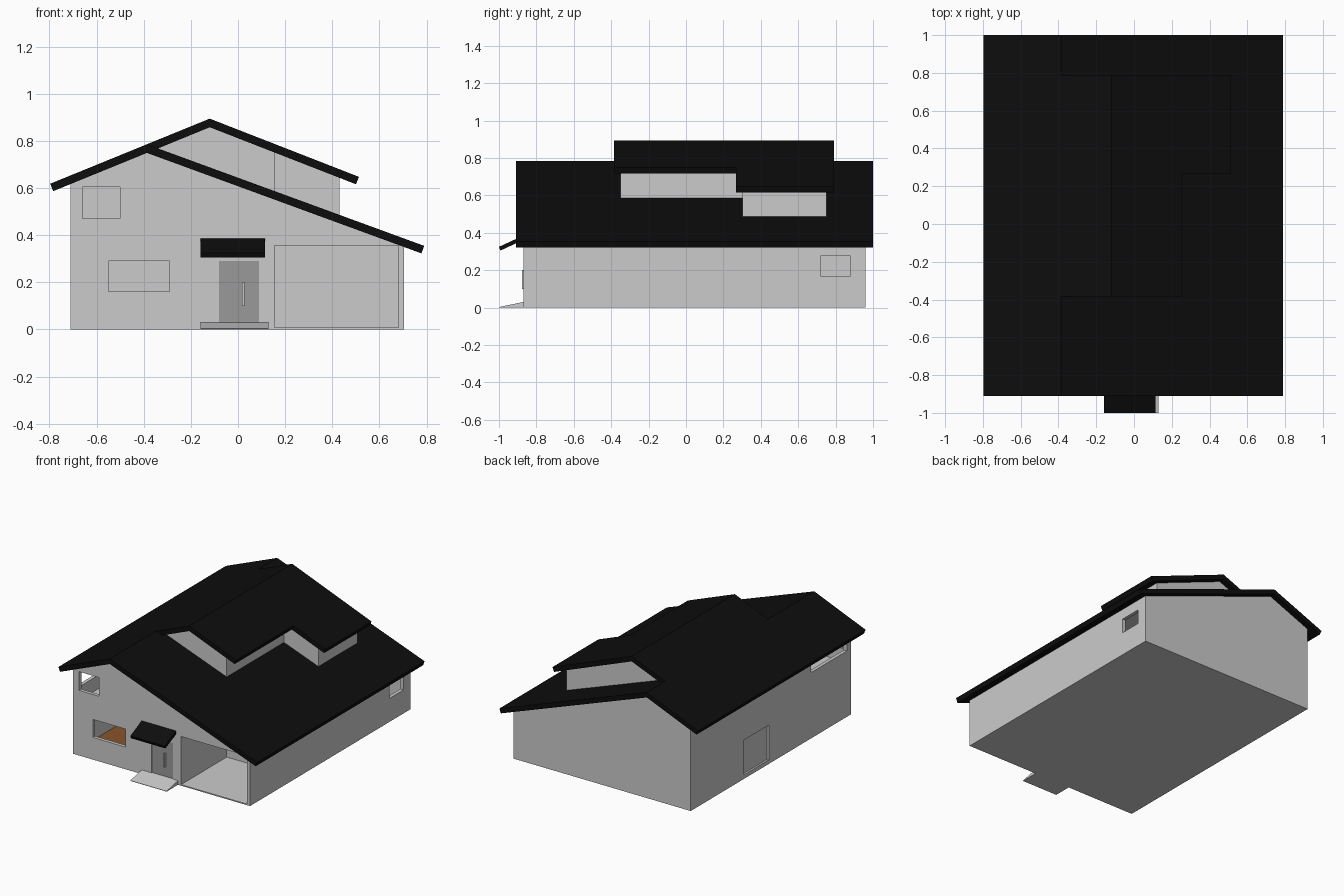
import bpy, bmesh
from mathutils import Vector

if "Cube" in bpy.data.objects:
    bpy.data.objects.remove(bpy.data.objects["Cube"])


def material(name, rgb):
    m = bpy.data.materials.new(name)
    m.diffuse_color = (*rgb, 1)
    m.use_nodes = True
    m.node_tree.nodes["Principled BSDF"].inputs["Base Color"].default_value = m.diffuse_color
    return m


BLACK = material("roof_black", (0.004, 0.004, 0.004))
BROWN = material("wood_floor", (0.24, 0.09, 0.024))
DARK = material("door_grey", (0.32, 0.32, 0.32))


def prism(name, pts, a, b, axis="y", mat=None):
    """Extrude a side profile from a to b; points are (x,z) for axis y, (y,z) for axis x."""
    def place(p, t):
        return (p[0], t, p[1]) if axis == "y" else (t, p[0], p[1])
    bm = bmesh.new()
    lo = [bm.verts.new(place(p, a)) for p in pts]
    hi = [bm.verts.new(place(p, b)) for p in pts]
    bm.faces.new(lo)
    bm.faces.new(hi[::-1])
    n = len(pts)
    for i in range(n):
        j = (i + 1) % n
        bm.faces.new((lo[i], hi[i], hi[j], lo[j]))
    bmesh.ops.recalc_face_normals(bm, faces=bm.faces)
    me = bpy.data.meshes.new(name)
    bm.to_mesh(me)
    bm.free()
    ob = bpy.data.objects.new(name, me)
    bpy.context.collection.objects.link(ob)
    if mat:
        me.materials.append(mat)
    return ob


def box(name, x0, x1, y0, y1, z0, z1, mat=None):
    return prism(name, [(x0, z0), (x1, z0), (x1, z1), (x0, z1)], y0, y1, "y", mat)


def cut(ob, cutter):
    mod = ob.modifiers.new("cut", "BOOLEAN")
    mod.operation = "DIFFERENCE"
    mod.solver = "EXACT"
    mod.object = cutter
    bpy.context.view_layer.objects.active = ob
    with bpy.context.temp_override(object=ob, active_object=ob):
        bpy.ops.object.modifier_apply(modifier=mod.name)
    bpy.data.objects.remove(cutter)


def roof(name, top, y0, y1, thick=0.034):
    """Bent roof slab: offset a top line downwards with square-cut ends."""
    p = [Vector(v) for v in top]
    normals = [Vector((q.y - r.y, r.x - q.x)).normalized() for q, r in zip(p, p[1:])]
    under = []
    for i, v in enumerate(p):
        n0, n1 = normals[max(i - 1, 0)], normals[min(i, len(normals) - 1)]
        m = (n0 + n1).normalized()
        under.append(v - m * (thick / m.dot(n0)))
    return prism(name, [tuple(v) for v in p + under[::-1]], y0, y1, "y", BLACK)


# Roof lines (top surface heights)
def left_z(x): return 0.894 + 0.408 * (x + 0.12)
def main_z(x): return 0.785 - 0.366 * (x + 0.387)
def dorm_z(x): return 0.894 - 0.39 * (x + 0.12)


RX = -0.387   # main ridge
T = 0.025     # wall thickness
D = 0.032     # drop from roof top to wall top
L, R, F, B = -0.71, 0.705, -0.87, 0.96

# House shell, hollow inside
shell = prism("house_walls", [(L, 0), (R, 0), (R, main_z(R) - D), (RX, 0.785 - D), (L, left_z(L) - D)], F, B)
cut(shell, box("cutter", L + T, R - T, F + T, B - T, 0.008, 1.2))

# Openings: front upper window, front window, door, garage, right window, left window, side door
for o in [(-0.66, -0.50, -1, -0.8, 0.47, 0.605),
          (-0.55, -0.29, -1, -0.8, 0.16, 0.29),
          (-0.08, 0.09, -1, -0.8, 0.03, 0.29),
          (0.155, 0.68, -1, -0.8, 0.008, 0.355),
          (0.65, 0.8, 0.72, 0.88, 0.17, 0.275),
          (-0.8, -0.66, -0.82, -0.41, 0.475, 0.605),
          (-0.8, -0.66, 0.07, 0.35, 0.03, 0.28)]:
    cut(shell, box("cutter", *o))

# Floors and garage partitions
box("living_floor", L + T, 0.13, F + T, B - T, 0.008, 0.03, BROWN)
box("upper_floor", L + T, 0.6, F + T, B - T, 0.355, 0.378)
box("garage_side_wall", 0.13, 0.155, F + T, B - T, 0.008, 0.355)
box("garage_back_wall", 0.155, R - T, -0.35, -0.325, 0.008, 0.355)

# Doors and handle
box("front_door", -0.08, 0.09, -0.864, -0.85, 0.03, 0.29, DARK)
box("door_handle", 0.018, 0.028, -0.877, -0.864, 0.1, 0.2)
box("side_door", -0.697, -0.686, 0.07, 0.35, 0.03, 0.28)

# Entrance ramp and canopy
prism("entry_ramp", [(-1, 0), (F, 0), (F, 0.03), (-1, 0.003)], -0.16, 0.13, "x")
prism("canopy", [(-0.992, 0.305), (F, 0.362), (F, 0.385), (-1, 0.325)], -0.16, 0.115, "x", BLACK)

# Main roof
roof("main_roof", [(-0.797, left_z(-0.797)), (RX, 0.785), (0.79, main_z(0.79))], -0.91, 1.0)

# Raised roof in two lengths
for name, x, y0, y1 in [("raised_roof_front", 0.255, -0.385, 0.267), ("raised_roof_back", 0.513, 0.267, 0.79)]:
    roof(name, [(RX, left_z(RX)), (-0.12, 0.894), (x, dorm_z(x))], y0, y1)


# Raised walls standing on the main roof
def gable(name, x0, x1, y0):
    pts = [(x0, main_z(x0) - 0.015), (x1, main_z(x1) - 0.015), (x1, dorm_z(x1) - D)]
    if x0 < -0.12:
        pts += [(-0.12, 0.894 - D), (x0, left_z(x0) - D + 0.015)]
    else:
        pts += [(x0, dorm_z(x0) - D)]
    prism(name, pts, y0, y0 + T)


gable("raised_front_wall", -0.36, 0.155, -0.35)
gable("raised_step_wall", 0.13, 0.43, 0.303)
gable("raised_back_wall", -0.36, 0.43, 0.725)
for name, x, y0, y1 in [("raised_side_wall_front", 0.155, -0.35 + T, 0.303), ("raised_side_wall_back", 0.43, 0.303 + T, 0.725)]:
    box(name, x - T, x, y0, y1, main_z(x) - 0.015, dorm_z(x) - D)
